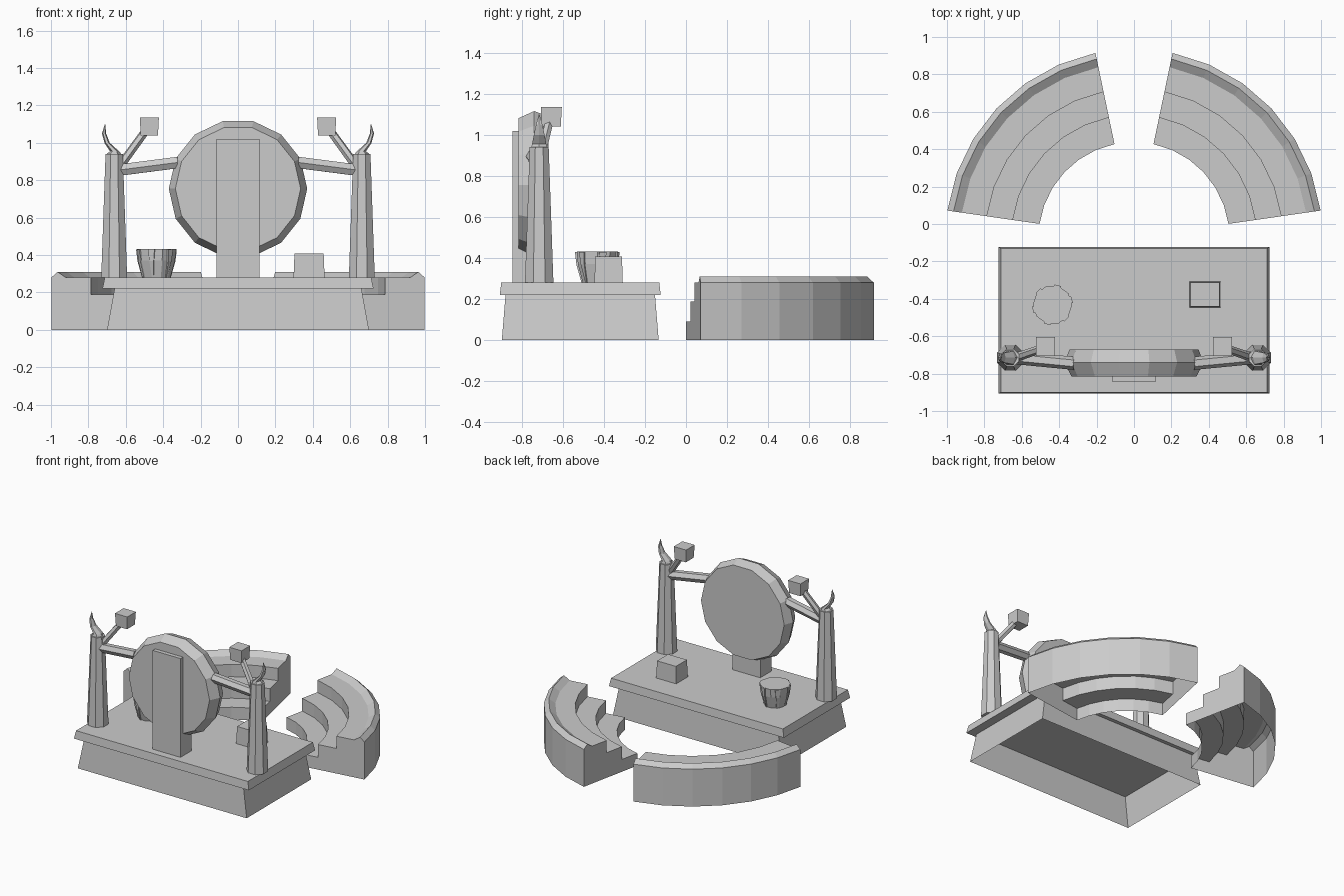
import bpy, bmesh
from math import sin, cos, pi, radians
from mathutils import Vector

cube = bpy.data.objects.get("Cube")
if cube:
    bpy.data.objects.remove(cube, do_unlink=True)

stone = bpy.data.materials.new("stone_grey")
stone.use_nodes = True
GREY = (0.6, 0.6, 0.6, 1)
stone.diffuse_color = GREY
stone.node_tree.nodes["Principled BSDF"].inputs["Base Color"].default_value = GREY


def loft(name, rings, open_bottom=False):
    """Skin a list of equal rings, capping both ends."""
    bm = bmesh.new()
    loops = [[bm.verts.new(p) for p in ring] for ring in rings]
    for a, b in zip(loops, loops[1:]):
        n = len(a)
        for i in range(n):
            j = (i + 1) % n
            bm.faces.new((a[i], a[j], b[j], b[i]))
    bm.faces.new(loops[0])
    bm.faces.new(loops[-1])
    bmesh.ops.recalc_face_normals(bm, faces=bm.faces)
    if open_bottom:
        low = [f for f in bm.faces if all(v.co.z < 0.001 for v in f.verts)]
        bmesh.ops.delete(bm, geom=low, context="FACES")
    mesh = bpy.data.meshes.new(name)
    bm.to_mesh(mesh)
    bm.free()
    mesh.materials.append(stone)
    obj = bpy.data.objects.new(name, mesh)
    bpy.context.collection.objects.link(obj)
    return obj


def rect(x, y, z, hx, hy):
    return [(x + a * hx, y + b * hy, z) for a, b in ((-1, -1), (1, -1), (1, 1), (-1, 1))]


def circle(x, y, z, rx, ry, n, turn=0.0):
    angles = [2 * pi * (i + turn) / n for i in range(n)]
    return [(x + rx * cos(a), y + ry * sin(a), z) for a in angles]


def bar(name, start, end, r0, r1, n=6):
    """Straight tapered beam between two points."""
    start, end = Vector(start), Vector(end)
    rot = (end - start).to_track_quat("Z", "Y")
    loft(name, [[c + rot @ Vector(p) for p in circle(0, 0, 0, r, r, n)]
                for c, r in ((start, r0), (end, r1))])


# Stage: hollow flared plinth with an overhanging slab
MID = -0.515
loft("stage_base", [rect(0, MID, 0, 0.70, 0.382), rect(0, MID, 0.22, 0.66, 0.364)], True)
loft("stage_slab", [rect(0, MID, 0.22, 0.725, 0.392), rect(0, MID, 0.28, 0.712, 0.385)])

# Gong: fourteen-sided disc with a bevelled rim, and its support slab
loft("gong", [[(x, y, z + 0.755) for x, z, _ in circle(0, 0, 0, r, r, 14)]
              for y, r in ((-0.815, 0.335), (-0.74, 0.37), (-0.67, 0.345))])
loft("gong_support", [rect(0, -0.78, z, 0.115, 0.065) for z in (0.28, 1.02)])

# Tiered seat cross-section: radius, height
SEAT = [(0.51, 0), (0.51, 0.092), (0.655, 0.092), (0.655, 0.188), (0.795, 0.188),
        (0.795, 0.28), (0.93, 0.28), (0.975, 0.31), (1.008, 0.28), (1.008, 0)]
SEGMENTS = 6

# Horn path: x, z, half width, half depth
HORN = [(0.665, 0.935, 0.045, 0.045), (0.66, 0.955, 0.024, 0.04), (0.70, 1.0, 0.014, 0.03),
        (0.716, 1.05, 0.011, 0.018), (0.711, 1.10, 0.001, 0.002)]

for side, s in (("left", 1), ("right", -1)):
    # Curved seating
    rings = []
    for i in range(SEGMENTS + 1):
        a = radians(8.2 + 70 * i / SEGMENTS)
        rings.append([(s * r * cos(a), r * sin(a) - 0.072, z) for r, z in SEAT])
    loft(side + "_seating", rings, True)

    # Post, horn and beams
    loft(side + "_post", [circle(s * 0.662, -0.715, z, r, r, 8, 0.5)
                          for z, r in ((0.28, 0.075), (0.94, 0.05))])
    loft(side + "_horn", [circle(s * x, -0.715, z, w, d, 6) for x, z, w, d in HORN])
    bar(side + "_gong_beam", (s * 0.63, -0.715, 0.855), (s * 0.32, -0.745, 0.895), 0.035, 0.035)
    bar(side + "_lamp_arm", (s * 0.635, -0.715, 0.87), (s * 0.475, -0.66, 1.09), 0.024, 0.022)

    # Hanging lamp block
    loft(side + "_lamp", [rect(s * 0.474, -0.656, z, h, h) for z, h in ((1.04, 0.046), (1.135, 0.051))])

# Drum with tapered side straps
DX, DY = -0.436, -0.432
DRUM = [(0.28, 0.075), (0.37, 0.099), (0.432, 0.105)]
loft("drum", [circle(DX, DY, z, r, r, 10) for z, r in DRUM])
for k in range(6):
    a = 2 * pi * (k + 0.25) / 6
    out, along = Vector((cos(a), sin(a), 0)), Vector((-sin(a), cos(a), 0))
    rings = []
    for (z, r), w in zip(DRUM, (0.004, 0.012, 0.018)):
        c = Vector((DX, DY, z - 0.002))
        rings.append([c + out * (r + d) + along * t
                      for d, t in ((-0.012, -w), (0.003, -w), (0.003, w), (-0.012, w))])
    loft("drum_strap_%d" % (k + 1), rings)

# Crate
loft("crate", [rect(0.38, -0.377, z, hx, hy) for z, hx, hy in ((0.28, 0.083, 0.069), (0.408, 0.078, 0.065))])
